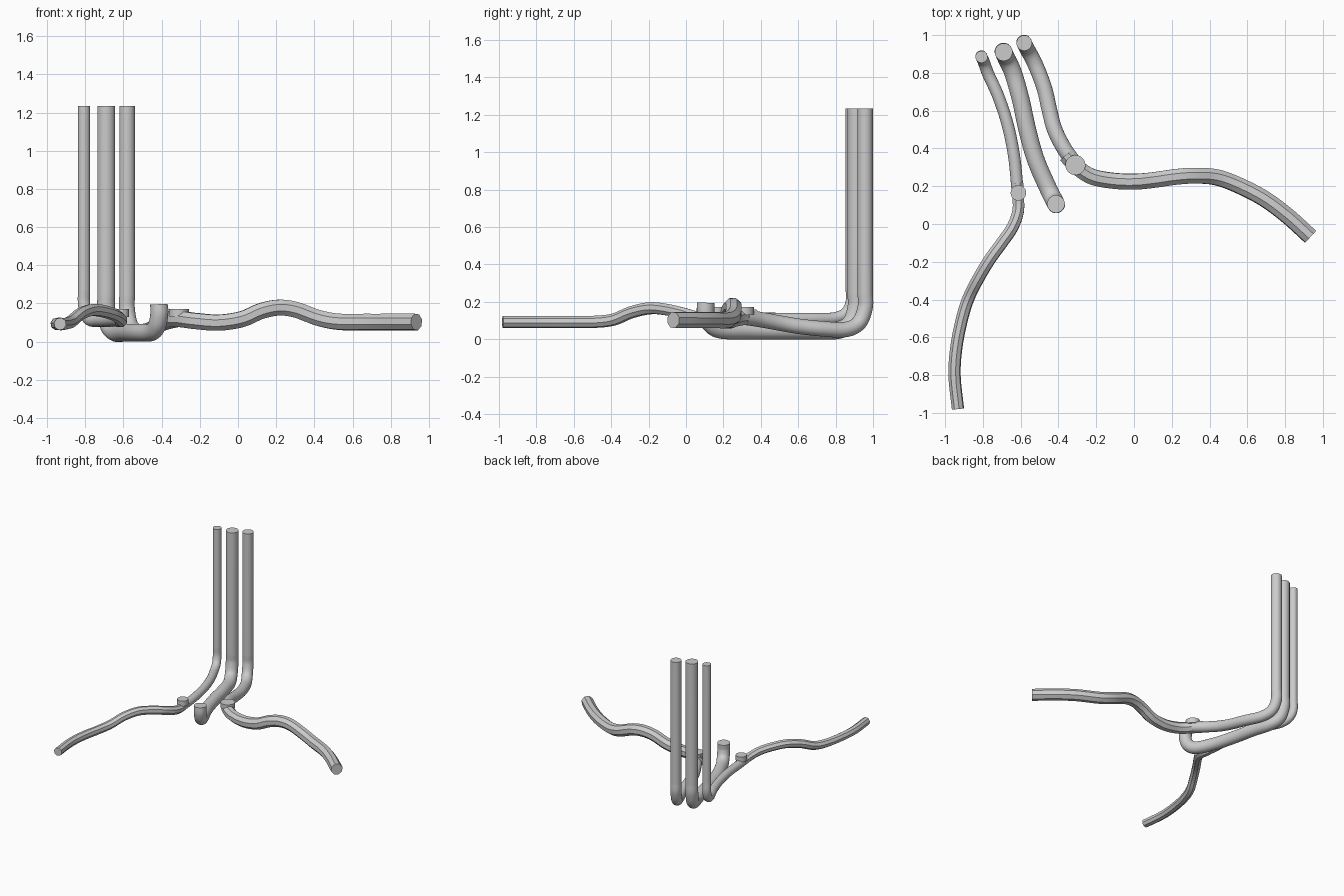
import bpy, bmesh, math
from mathutils import Vector

cube = bpy.data.objects.get("Cube")
if cube:
    bpy.data.objects.remove(cube)

grey = bpy.data.materials.new("pipe grey")
grey.use_nodes = True
grey.diffuse_color = (0.6, 0.6, 0.6, 1)
grey.node_tree.nodes["Principled BSDF"].inputs["Base Color"].default_value = (0.6, 0.6, 0.6, 1)


def smooth_path(points, steps=8):
    """Catmull-Rom curve through the points."""
    p = [Vector(q) for q in points]
    p = [2 * p[0] - p[1]] + p + [2 * p[-1] - p[-2]]
    out = []
    for a, b, c, d in zip(p, p[1:], p[2:], p[3:]):
        for i in range(steps):
            t = i / steps
            out.append(0.5 * (2 * b + (c - a) * t + (2 * a - 5 * b + 4 * c - d) * t ** 2
                              + (3 * b - a - 3 * c + d) * t ** 3))
    return out + [p[-2]]


def sweep(name, path, radius, sides, up):
    """Sweep a capped regular polygon along a path, carrying the up direction along."""
    bm = bmesh.new()
    rings = []
    up = Vector(up)
    for i, point in enumerate(path):
        ahead = path[min(i + 1, len(path) - 1)] - point
        behind = point - path[max(i - 1, 0)]
        tangent = (ahead.normalized() + behind.normalized()).normalized()
        up = (up - tangent * up.dot(tangent)).normalized()
        side = tangent.cross(up)
        ring = []
        for k in range(sides):
            a = 2 * math.pi * (k + 0.5) / sides
            ring.append(bm.verts.new(point + radius * (up * math.cos(a) + side * math.sin(a))))
        rings.append(ring)
    for r, s in zip(rings, rings[1:]):
        for k in range(sides):
            n = (k + 1) % sides
            bm.faces.new((r[k], r[n], s[n], s[k]))
    bm.faces.new(rings[0])
    bm.faces.new(rings[-1])
    bmesh.ops.recalc_face_normals(bm, faces=bm.faces)
    mesh = bpy.data.meshes.new(name)
    bm.to_mesh(mesh)
    bm.free()
    mesh.materials.append(grey)
    obj = bpy.data.objects.new(name, mesh)
    bpy.context.collection.objects.link(obj)
    bpy.ops.object.select_all(action='DESELECT')
    obj.select_set(True)
    bpy.context.view_layer.objects.active = obj
    bpy.ops.object.shade_smooth_by_angle(angle=math.radians(30))
    return obj


def riser_pipe(name, radius, points):
    """Tall straight riser followed by a smooth floor run."""
    x, y, z = points[0]
    sweep(name, [Vector((x, y, 1.235))] + smooth_path(points), radius, 32, (1, 0, 0))


# Round pipes: tall riser, elbow and floor run
riser_pipe("right_pipe", 0.032, [
    (-.807, .885, .28), (-.807, .885, .2), (-.795, .857, .14), (-.77, .79, .112),
    (-.72, .68, .11), (-.67, .53, .11), (-.635, .36, .11), (-.615, .165, .108)])
riser_pipe("middle_pipe", 0.047, [
    (-.69, .91, .25), (-.69, .91, .17), (-.676, .878, .082), (-.64, .8, .047),
    (-.6, .66, .047), (-.565, .5, .047), (-.52, .34, .047), (-.455, .19, .05),
    (-.425, .13, .083), (-.413, .106, .14), (-.413, .106, .195)])
riser_pipe("left_pipe", 0.041, [
    (-.581, .958, .25), (-.581, .958, .17), (-.565, .925, .088), (-.525, .85, .052),
    (-.475, .72, .057), (-.447, .6, .07), (-.42, .5, .087), (-.37, .4, .105),
    (-.31, .315, .118)])

# Eight-sided branches
sweep("left_branch", smooth_path([
    (-.36, .365, .118), (-.3, .3, .118), (-.22, .25, .108), (-.1, .228, .1),
    (.02, .225, .118), (.12, .235, .16), (.21, .248, .178), (.3, .255, .168),
    (.42, .25, .125), (.53, .215, .104), (.68, .14, .103), (.81, .045, .103),
    (.935, -.068, .103)]), 0.045, 8, (0, 0, 1))
sweep("right_branch", smooth_path([
    (-.617, .22, .11), (-.612, .13, .108), (-.615, .06, .118), (-.645, -.02, .14),
    (-.7, -.1, .158), (-.765, -.19, .166), (-.825, -.29, .145), (-.875, -.39, .105),
    (-.91, -.5, .093), (-.94, -.65, .093), (-.95, -.8, .093), (-.932, -.98, .093)]),
    0.033, 8, (0, 0, 1))

# Short round stubs at the joints
for name, x, y, radius in (("left_stub", -.31, .312, .053), ("right_stub", -.612, .165, .041)):
    sweep(name, [Vector((x, y, .13)), Vector((x, y, .172))], radius, 32, (1, 0, 0))
